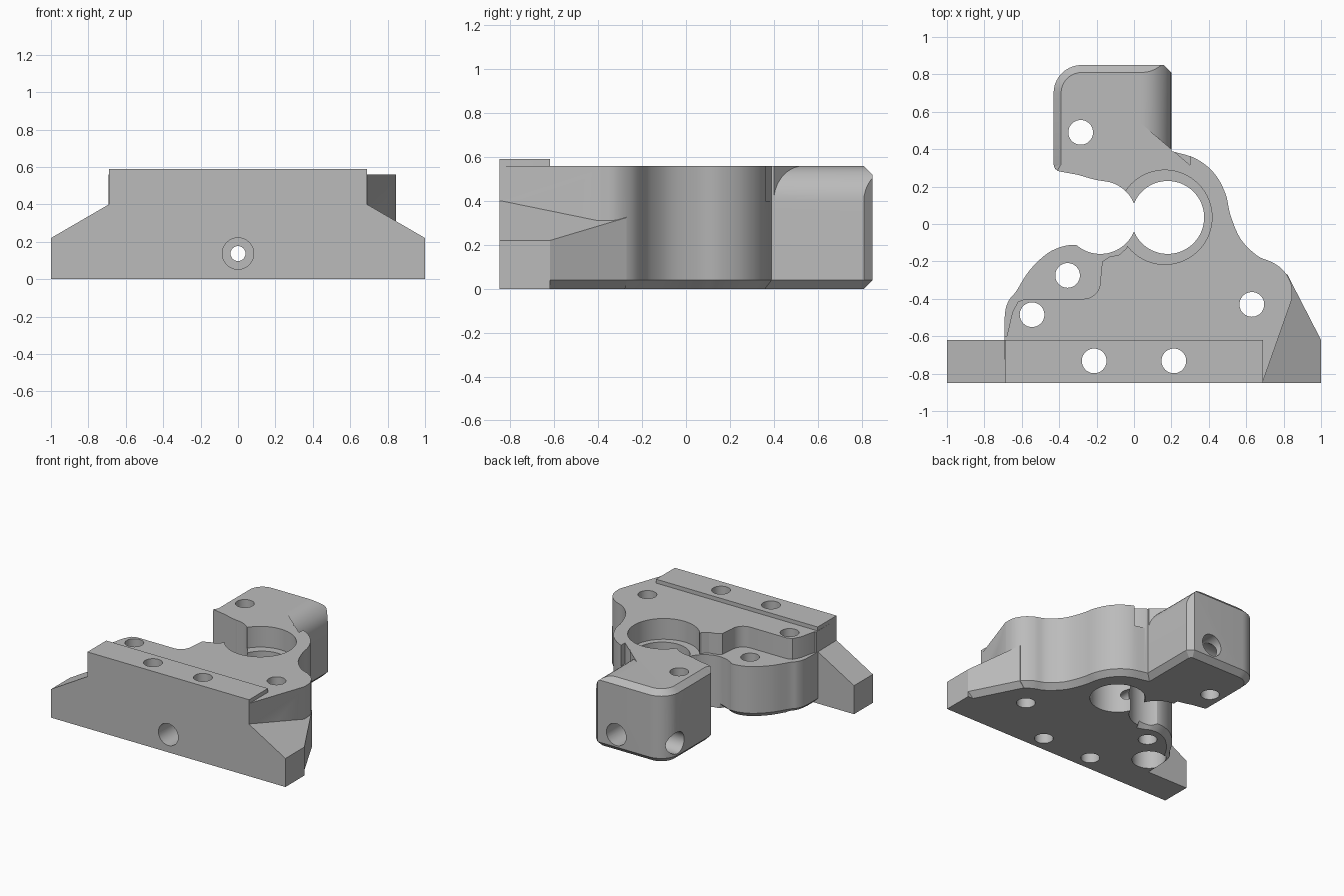
import bpy, bmesh, math
from mathutils import Matrix, Vector

if "Cube" in bpy.data.objects:
    bpy.data.objects.remove(bpy.data.objects["Cube"])

grey = bpy.data.materials.new("machined grey")
grey.use_nodes = True
grey.diffuse_color = (0.5, 0.5, 0.5, 1)
grey.node_tree.nodes["Principled BSDF"].inputs["Base Color"].default_value = (0.5, 0.5, 0.5, 1)


def finish(bm, name):
    bmesh.ops.recalc_face_normals(bm, faces=bm.faces)
    mesh = bpy.data.meshes.new(name)
    bm.to_mesh(mesh)
    bm.free()
    mesh.materials.append(grey)
    ob = bpy.data.objects.new(name, mesh)
    bpy.context.collection.objects.link(ob)
    return ob


def prism(name, plan, low, high, chamfer=None, size=0.04):
    """Upright prism; high may be a function of x. chamfer picks edges."""
    top = high if callable(high) else lambda x: high
    bm = bmesh.new()
    a = [bm.verts.new((x, y, low)) for x, y in plan]
    b = [bm.verts.new((x, y, top(x))) for x, y in plan]
    bm.faces.new(a)
    bm.faces.new(b)
    for i in range(len(a)):
        j = (i + 1) % len(a)
        bm.faces.new((a[i], a[j], b[j], b[i]))
    bmesh.ops.recalc_face_normals(bm, faces=bm.faces)
    if chamfer:
        edges = [e for e in bm.edges
                 if abs(e.verts[0].co.z - e.verts[1].co.z) < 0.001
                 and chamfer((e.verts[0].co + e.verts[1].co) / 2)]
        bmesh.ops.bevel(bm, geom=edges, offset=size, segments=1, affect='EDGES',
                        clamp_overlap=False)
    return finish(bm, name)


def extrude_y(name, profile, y0, y1):
    """Prism along y; y0 may be a function of x."""
    start = y0 if callable(y0) else lambda x: y0
    bm = bmesh.new()
    a = [bm.verts.new((x, start(x), z)) for x, z in profile]
    b = [bm.verts.new((x, y1, z)) for x, z in profile]
    bm.faces.new(a)
    bm.faces.new(b)
    for i in range(len(a)):
        j = (i + 1) % len(a)
        bm.faces.new((a[i], a[j], b[j], b[i]))
    return finish(bm, name)


def drill(p, q, r, sides=48):
    p, q = Vector(p), Vector(q)
    bm = bmesh.new()
    turn = (q - p).to_track_quat('Z', 'Y').to_matrix().to_4x4()
    bmesh.ops.create_cone(bm, cap_ends=True, segments=sides, radius1=r, radius2=r,
                          depth=(q - p).length,
                          matrix=Matrix.Translation((p + q) / 2) @ turn)
    return finish(bm, "drill")


def combine(target, tool, operation):
    mod = target.modifiers.new(operation, 'BOOLEAN')
    mod.operation, mod.solver, mod.object = operation, 'EXACT', tool
    bpy.context.view_layer.objects.active = target
    bpy.ops.object.modifier_apply(modifier=mod.name)
    bpy.data.objects.remove(tool)


def smooth(points, n=5):
    """Catmull-Rom curve through the points."""
    p = [Vector(v) for v in points]
    p = [2 * p[0] - p[1]] + p + [2 * p[-1] - p[-2]]
    out = []
    for a, b, c, d in zip(p, p[1:], p[2:], p[3:]):
        for k in range(n):
            t = k / n
            out.append(tuple(0.5 * (2 * b + (c - a) * t + (2 * a - 5 * b + 4 * c - d) * t * t
                                    + (3 * b - a - 3 * c + d) * t ** 3)))
    return out + [tuple(points[-1])]


def arc(cx, cy, r, start, end, n=10):
    angles = [math.radians(start + (end - start) * i / n) for i in range(n + 1)]
    return [(cx + r * math.cos(a), cy + r * math.sin(a)) for a in angles]


# Clamp body: flank, rear tab, open groove, front lobe
TOP, STEP = 0.56, 0.4
flank = smooth([(0.845, -0.4), (0.84, -0.32), (0.8, -0.25), (0.74, -0.205), (0.66, -0.17),
                (0.57, -0.08), (0.515, 0.05), (0.49, 0.16), (0.43, 0.27), (0.33, 0.35),
                (0.2, 0.39)])
tab = [(0.2, 0.81), (0.16, 0.85)] + arc(-0.28, 0.7, 0.15, 90, 180) + arc(-0.39, 0.32, 0.04, 180, 260, 4)
jaw = smooth([(-0.3, 0.263), (-0.22, 0.24), (-0.17, 0.23)])
notch = [(-0.1, 0.06), (0.1, 0.06), (0.1, 0.01), (-0.1, 0.01)]
lobe = smooth([(-0.17, -0.16), (-0.22, -0.145), (-0.28, -0.118), (-0.36, -0.115), (-0.46, -0.155),
               (-0.56, -0.25), (-0.63, -0.36), (-0.67, -0.41), (-0.69, -0.48), (-0.692, -0.62)])
outline = [(-0.69, -0.84), (0.69, -0.84)] + flank + tab + jaw + notch + lobe


def body_chamfer(m):
    if m.z < 0.1:
        return m.y > -0.61 and not (abs(m.x) < 0.175 and -0.17 < m.y < 0.235)
    return m.y > 0.3 and (m.x < -0.2 or m.y > 0.84)


body = prism("clamp_bracket", outline, 0, TOP, body_chamfer)

# Front rail with sloping wings
half = [(1, 0), (1, 0.22), (0.69, 0.4), (0.69, 0.59)]
rail = extrude_y("rail", half + [(-x, z) for x, z in reversed(half)], -0.85, -0.62)
combine(body, rail, 'UNION')

# Sloping gusset behind the left wing
gusset = prism("gusset", [(0.65, -0.84), (1, -0.84), (1, -0.62), (0.82, -0.27), (0.65, -0.3)],
               0, lambda x: 0.4 - (x - 0.69) * 0.18 / 0.31,
               lambda m: m.z < 0.1 and m.x > 0.85 and -0.6 < m.y < -0.3)
combine(body, gusset, 'UNION')

# Rounded upper edge of the rear tab, fading into the neck
R = 0.16
round_off = [(0.2 - R + x, TOP - R + z) for x, z in arc(0, 0, R, 0, 90)]
round_off += [(0.2 - R, 0.7), (0.3, 0.7), (0.3, TOP - R)]
combine(body, extrude_y("edge_cutter", round_off, lambda x: 0.4 + (0.2 - x) * 0.85, 1), 'DIFFERENCE')

# Recessed step on the lobe
recess = [(0, 0), (-0.04, -0.13), (-0.08, -0.165), (-0.13, -0.175), (-0.17, -0.2), (-0.18, -0.3)]
recess += arc(-0.27, -0.31, 0.09, 0, -90) + [(-0.58, -0.4), (-0.62, -0.415), (-0.65, -0.47),
                                            (-0.68, -0.6), (-0.8, -0.6), (-0.8, 0)]
combine(body, prism("recess_cutter", recess, STEP, 0.8), 'DIFFERENCE')

# Main bore, open groove and bearing seat
cutters = [drill((x, 0.035, -0.1), (x, 0.035, 0.8), 0.195, 96) for x in (0.18, -0.18)]
cutters.append(drill((0.165, 0.036, STEP), (0.165, 0.036, 0.8), 0.252, 96))

# Vertical bolt holes
for x, y in [(-0.285, 0.49), (-0.355, -0.275), (-0.545, -0.485), (0.63, -0.43),
             (-0.213, -0.732), (0.213, -0.732)]:
    cutters.append(drill((x, y, -0.1), (x, y, 0.8), 0.066))
cutters.append(drill((-0.545, -0.485, -0.1), (-0.545, -0.485, 0.25), 0.12))

# Horizontal cross bores
cutters += [drill((0, -1, 0.137), (0, 1, 0.137), 0.04),
            drill((0, -1, 0.137), (0, -0.6, 0.137), 0.084),
            drill((0, 0.6, 0.137), (0, 1, 0.137), 0.084),
            drill((-0.6, 0.72, 0.137), (-0.03, 0.72, 0.137), 0.083)]
for cutter in cutters:
    combine(body, cutter, 'DIFFERENCE')

# Smooth curved walls, crisp edges
bpy.ops.object.select_all(action='DESELECT')
body.select_set(True)
bpy.context.view_layer.objects.active = body
bpy.ops.object.shade_smooth_by_angle(angle=math.radians(25))
